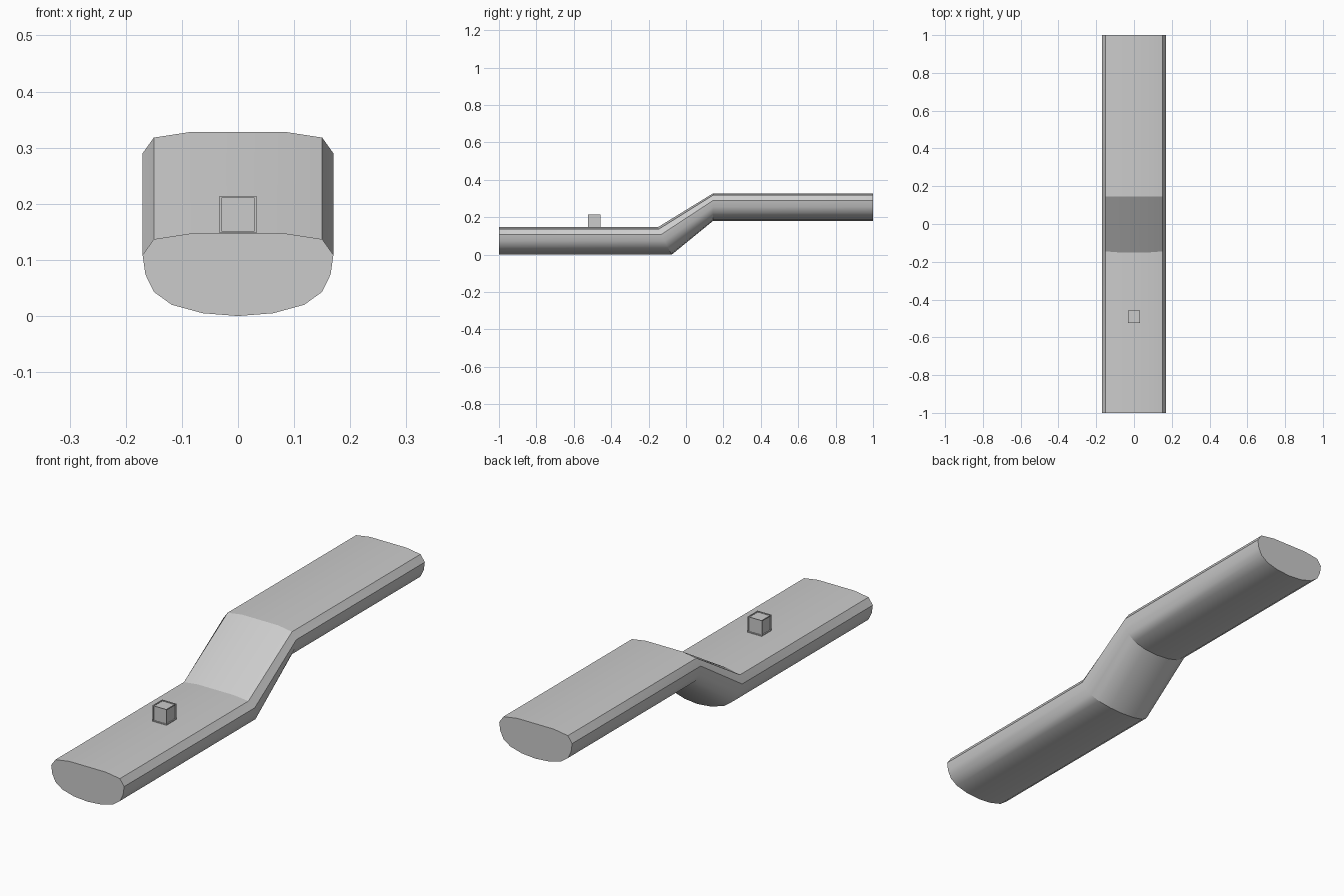
import bpy, bmesh

if "Cube" in bpy.data.objects:
    bpy.data.objects.remove(bpy.data.objects["Cube"])

def finish(bm, name):
    bmesh.ops.recalc_face_normals(bm, faces=bm.faces[:])
    me = bpy.data.meshes.new(name)
    bm.to_mesh(me)
    bm.free()
    ob = bpy.data.objects.new(name, me)
    bpy.context.collection.objects.link(ob)
    return ob

# Stepped walkway: half cross-section (x, z), bottom centre to top
half = [(0, 0), (0.063, 0.005), (0.118, 0.02), (0.15, 0.043),
        (0.165, 0.074), (0.17, 0.109), (0.15, 0.137), (0.085, 0.147)]
section = half + [(-x, z) for x, z in reversed(half[1:])]
RISE = 0.181

# Stations: y at the section's top, rise, forward lean per unit of depth
stations = [(-1, 0, 0), (-0.15, 0, 0.5), (0.145, RISE, 0), (1, RISE, 0)]
bm = bmesh.new()
rings = [[bm.verts.new((x, y + (0.147 - z) * lean, z + rise)) for x, z in section]
         for y, rise, lean in stations]
n = len(section)
for a, b in zip(rings, rings[1:]):
    for i in range(n):
        j = (i + 1) % n
        bm.faces.new((a[i], a[j], b[j], b[i]))
bm.faces.new(rings[0])
bm.faces.new(rings[-1])
walkway = finish(bm, "stepped_walkway")
bpy.context.view_layer.objects.active = walkway
walkway.select_set(True)
bpy.ops.object.shade_smooth_by_angle(angle=0.53)

# Small crate with a recessed panel on each face
S = 0.066
bm = bmesh.new()
bmesh.ops.create_cube(bm, size=S)
panels = bm.faces[:]
bmesh.ops.inset_individual(bm, faces=panels, thickness=0.005)
for f in panels:
    push = -f.normal * 0.004
    new = bmesh.ops.extrude_discrete_faces(bm, faces=[f])["faces"][0]
    bmesh.ops.translate(bm, verts=new.verts[:], vec=push)
crate = finish(bm, "crate")
crate.location = (0, -0.49, 0.148 + S / 2)
